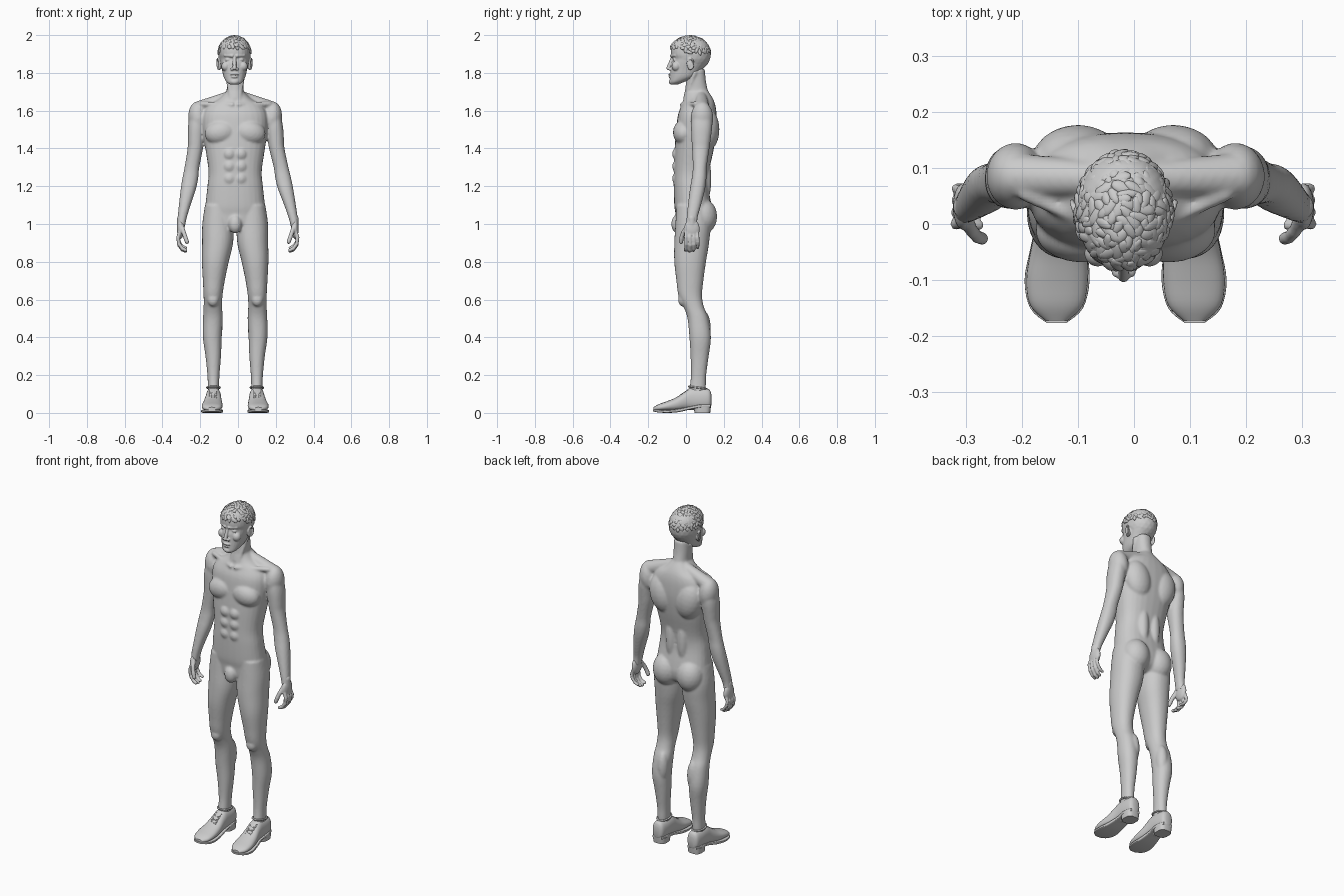
import bpy, bmesh, math, random
from mathutils import Matrix, Vector

random.seed(4)
SIDES = (-1, 1)


def spline(rows, n=4):
    out = []
    for i in range(len(rows) - 1):
        quad = [rows[max(i - 1, 0)], rows[i], rows[i + 1], rows[min(i + 2, len(rows) - 1)]]
        for k in range(n):
            t = k / n
            out.append([0.5 * (2 * b + (c - a) * t + (2 * a - 5 * b + 4 * c - d) * t * t
                               + (3 * b - a - 3 * c + d) * t ** 3) for a, b, c, d in zip(*quad)])
    return out + [list(rows[-1])]


def loft(bm, rows, s=1, axis='Z', p=2.2, seg=28, dx=0.0):
    # each row: position on the axis, centre x, half width, low and high side
    rings = []
    for t, cx, rx, lo, hi in spline(rows):
        ring = []
        for k in range(seg):
            a = 2 * math.pi * k / seg
            c, d = [math.copysign(abs(v) ** (2 / p), v) for v in (math.cos(a), math.sin(a))]
            x, w = s * (cx + dx + rx * c), (lo + hi) / 2 + (hi - lo) / 2 * d
            ring.append(bm.verts.new((x, w, t) if axis == 'Z' else (x, t, w)))
        rings.append(ring)
    for r, q in zip(rings, rings[1:]):
        for k in range(seg):
            bm.faces.new((r[k], r[(k + 1) % seg], q[(k + 1) % seg], q[k]))
    bm.faces.new(rings[0][::-1])
    bm.faces.new(rings[-1])


def blob(bm, c, r, rot=None, sub=3):
    m = Matrix.Translation(c) @ (rot or Matrix()) @ Matrix.Diagonal((*r, 1))
    bmesh.ops.create_icosphere(bm, subdivisions=sub, radius=1, matrix=m)


def pair(bm, c, r, tilt=0.0):
    for s in SIDES:
        blob(bm, (s * c[0], c[1], c[2]), r, Matrix.Rotation(s * tilt, 4, 'Y'))


def limb(bm, a, b, ra, rb):
    a, b = Vector(a), Vector(b)
    m = Matrix.Translation((a + b) / 2) @ (b - a).to_track_quat('Z', 'Y').to_matrix().to_4x4()
    bmesh.ops.create_cone(bm, cap_ends=True, segments=14, radius1=ra, radius2=rb,
                          depth=(b - a).length, matrix=m)
    for q, r in ((a, ra), (b, rb)):
        blob(bm, q, (r, r, r), sub=2)


def chain(bm, pts, r):
    for a, b in zip(pts, pts[1:]):
        limb(bm, a, b, r, r * 0.93)


def finish(name, bm, voxel=0, smooth=4, x=-0.015, angle=40):
    bmesh.ops.recalc_face_normals(bm, faces=bm.faces)
    me = bpy.data.meshes.new(name)
    bm.to_mesh(me)
    bm.free()
    ob = bpy.data.objects.new(name, me)
    bpy.context.collection.objects.link(ob)
    ob.location.x = x
    if voxel:
        m = ob.modifiers.new('blend', 'REMESH')
        m.mode, m.voxel_size, m.use_smooth_shade = 'VOXEL', voxel, True
        m = ob.modifiers.new('soften', 'SMOOTH')
        m.factor, m.iterations = 0.5, smooth
    else:
        bpy.ops.object.select_all(action='DESELECT')
        ob.select_set(True)
        bpy.context.view_layer.objects.active = ob
        bpy.ops.object.shade_smooth_by_angle(angle=math.radians(angle))
    return ob


# body: torso and neck
bm = bmesh.new()
loft(bm, [(0.97, 0, .09, -.03, .08), (1.0, 0, .155, -.05, .125), (1.05, 0, .165, -.055, .14),
          (1.1, 0, .158, -.062, .135), (1.2, 0, .147, -.065, .118), (1.28, 0, .141, -.064, .122),
          (1.4, 0, .158, -.06, .148), (1.5, 0, .172, -.052, .162), (1.58, 0, .17, -.042, .162),
          (1.63, 0, .14, -.022, .155), (1.665, 0, .085, -.008, .142), (1.7, 0, .048, 0, .12)], p=2.4)
loft(bm, [(1.6, 0, .06, -.01, .13), (1.66, 0, .053, -.015, .13), (1.71, 0, .045, -.005, .115),
          (1.76, 0, .045, 0, .105), (1.82, 0, .045, 0, .1)])
# torso muscles
pair(bm, (.076, -.012, 1.485), (.086, .057, .066), .2)
pair(bm, (.085, .112, 1.5), (.08, .065, .115), .2)
pair(bm, (.038, .098, 1.24), (.034, .036, .14))
pair(bm, (.078, .088, 1.04), (.078, .077, .095))
for z in (1.37, 1.305, 1.24):
    pair(bm, (.03, -.055, z), (.029, .018, .03))
blob(bm, (0, -.045, 1.0), (.036, .033, .05))
for s in SIDES:
    limb(bm, (s * .03, .08, 1.675), (s * .195, .085, 1.608), .03, .042)
    limb(bm, (s * .015, -.022, 1.632), (s * .18, .055, 1.635), .012, .014)
    limb(bm, (s * .016, -.012, 1.635), (s * .044, .045, 1.8), .009, .013)
# legs
for s in SIDES:
    loft(bm, [(1.1, .09, .07, -.05, .11), (1.0, .091, .083, -.056, .13), (.9, .093, .082, -.062, .122),
              (.8, .105, .071, -.062, .106), (.7, .113, .058, -.051, .092), (.62, .117, .05, -.04, .085),
              (.56, .118, .049, -.012, .095), (.5, .118, .052, .008, .118), (.4, .121, .05, .018, .132),
              (.3, .116, .041, .024, .12), (.2, .115, .032, .026, .107), (.14, .115, .03, .02, .105),
              (.08, .115, .03, .01, .1)], s)
pair(bm, (.117, -.02, .6), (.03, .022, .036))
pair(bm, (.1, .095, .45), (.033, .036, .09))
# arms
for s, splay in ((-1, 0), (1, .028)):
    arm = [(1.6, .195, .04, .085, .05), (1.52, .204, .045, .083, .056), (1.45, .208, .043, .08, .051),
           (1.4, .211, .041, .078, .046), (1.3, .229, .039, .073, .037), (1.24, .238, .042, .069, .039),
           (1.18, .249, .04, .06, .04), (1.1, .267, .031, .045, .035), (1.03, .281, .024, .032, .029),
           (.98, .287, .02, .03, .03)]
    loft(bm, [(z, x + splay * (1.6 - z) / .6, rx, y - ry, y + ry) for z, x, rx, y, ry in arm], s)
pair(bm, (.196, .085, 1.56), (.052, .06, .088), .1)
finish('body', bm, .0065, 5)

# hands
for s, splay, name in ((-1, 0, 'right_hand'), (1, .028, 'left_hand')):
    bm = bmesh.new()
    P = lambda x, y, z: (s * (x + splay), y, z)
    blob(bm, P(.289, .031, .973), (.019, .042, .052))
    limb(bm, P(.284, .031, 1.03), P(.288, .031, .98), .024, .02)
    for i, (y, drop) in enumerate(((.0, .0), (.021, -.006), (.042, -.002), (.063, .012))):
        chain(bm, [P(.292, y * .9 + .002, .96), P(.302, y, .93), P(.298, y + .002, .895 + drop),
                   P(.28, y, .87 + drop), P(.262, y - .002, .862 + drop)], .0105 - .0006 * i)
    chain(bm, [P(.284, .012, .995), P(.274, -.012, .96), P(.264, -.023, .93), P(.255, -.026, .905)], .012)
    finish(name, bm, .004, 3)

# head and face
HX = -.0185
bm = bmesh.new()
loft(bm, [(1.738, 0, .022, -.08, -.045), (1.752, 0, .042, -.085, -.01), (1.78, 0, .058, -.084, .055),
          (1.82, 0, .067, -.081, .088), (1.85, 0, .074, -.078, .112), (1.875, 0, .079, -.071, .122),
          (1.9, 0, .082, -.08, .125), (1.94, 0, .079, -.076, .12), (1.97, 0, .06, -.055, .1),
          (1.985, 0, .03, -.015, .06)], p=2.3)
blob(bm, (0, .03, 1.898), (.086, .102, .093))
limb(bm, (0, -.072, 1.882), (0, -.094, 1.825), .008, .0105)
pair(bm, (.013, -.084, 1.82), (.009, .012, .008))
pair(bm, (.046, -.052, 1.835), (.024, .024, .026))
for s in SIDES:
    limb(bm, (s * .012, -.078, 1.89), (s * .05, -.057, 1.893), .008, .008)
pair(bm, (.033, -.058, 1.87), (.017, .0125, .009))
blob(bm, (0, -.081, 1.791), (.024, .0125, .006))
blob(bm, (0, -.08, 1.779), (.02, .0125, .007))
blob(bm, (0, -.076, 1.753), (.023, .015, .015))
# ears
for s in SIDES:
    ring = [(s * (.086 + .006 * math.cos(a - .3)), .024 + .016 * math.cos(a), 1.848 + .028 * math.sin(a))
            for a in [math.pi * (k / 6 - .5) for k in range(10)]]
    chain(bm, ring, .005)
    blob(bm, (s * .079, .022, 1.842), (.01, .016, .028))
finish('head', bm, .0033, 3, HX)

# hair locks over the crown
bm = bmesh.new()
N = 420
for i in range(N):
    nz = 1 - 2 * (i + .5) / N
    a = i * 2.39996
    w = math.sqrt(1 - nz * nz)
    n = Vector((w * math.cos(a), w * math.sin(a), nz))
    if nz < (.42 if n.y < -.35 else .12):
        continue
    c = Vector((n.x * .085, .02 + n.y * .108, 1.897 + n.z * .096))
    normal = Vector((n.x / .085, n.y / .108, n.z / .096)).normalized()
    rot = normal.to_track_quat('Z', 'Y').to_matrix().to_4x4() @ Matrix.Rotation(random.uniform(0, 3.1), 4, 'Z') \
        @ Matrix.Rotation(random.uniform(-.2, .2), 4, 'Y')
    blob(bm, c, (random.uniform(.015, .024), random.uniform(.009, .013), .0065), rot, 2)
finish('hair', bm, x=HX, angle=60)

# shoes
for s, name in ((-1, 'right_shoe'), (1, 'left_shoe')):
    bm = bmesh.new()
    loft(bm, [(.134, .115, .018, .04, .1), (.122, .115, .034, .02, .125), (.08, .115, .04, .015, .132),
              (.03, .115, .041, .015, .134), (.0, .116, .043, .015, .118), (-.05, .119, .051, .01, .083),
              (-.1, .122, .055, .01, .062), (-.145, .123, .047, .01, .046), (-.172, .123, .02, .012, .03)],
         s, 'Y', 2.3)
    # sole and heel
    loft(bm, [(.13, .115, .03, .028, .045), (.08, .115, .043, .028, .045), (.03, .115, .04, .02, .036),
              (-.04, .119, .05, .004, .022), (-.1, .122, .058, 0, .016), (-.15, .123, .047, .003, .017),
              (-.176, .123, .018, .008, .018)], s, 'Y', 6)
    loft(bm, [(0, .115, .039, .045, .128), (.035, .115, .042, .04, .132)], s, 'Z', 3)
    # collar and laces
    ring = [(s * (.115 + .034 * math.cos(a)), .062 + .047 * math.sin(a), .134 - .006 * math.sin(a))
            for a in [math.pi * k / 8 for k in range(17)]]
    chain(bm, ring, .005)
    for y, z in ((.008, .12), (-.008, .11), (-.024, .099), (-.04, .088)):
        for d in SIDES:
            limb(bm, (s * .117 - d * .018, y, z - .001), (s * .117 + d * .018, y - .01, z - .008), .003, .003)
    finish(name, bm)
